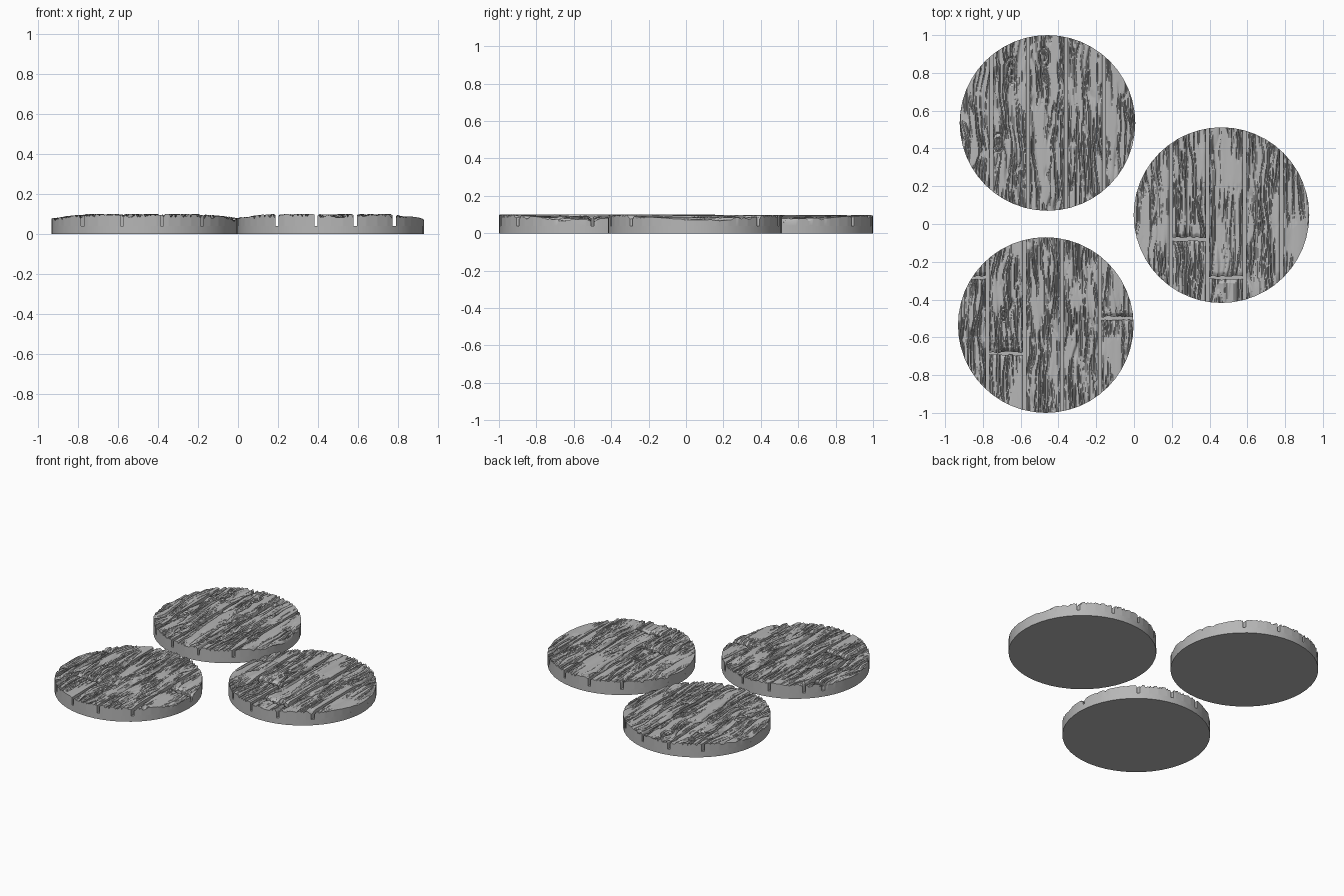
import bpy, bmesh, math, random
from mathutils import Vector, noise

old = bpy.data.objects.get("Cube")
if old:
    bpy.data.objects.remove(old, do_unlink=True)

random.seed(7)
R, SIDES = 0.465, 48
FLOOR, TOP = 0.04, 0.1
GAP = 0.016
COLS, ROWS = 50, 110

grey = bpy.data.materials.new("weathered grey")
grey.use_nodes = True
colour = (0.47, 0.47, 0.47, 1)
grey.diffuse_color = colour
grey.node_tree.nodes["Principled BSDF"].inputs["Base Color"].default_value = colour

made = []


def finish(bm, name, centre):
    """Turn a bmesh into a named grey object standing at a disc centre."""
    bmesh.ops.recalc_face_normals(bm, faces=bm.faces)
    mesh = bpy.data.meshes.new(name)
    bm.to_mesh(mesh)
    bm.free()
    mesh.materials.append(grey)
    obj = bpy.data.objects.new(name, mesh)
    obj.location = (centre[0], centre[1], 0)
    bpy.context.collection.objects.link(obj)
    made.append(obj)


def rim(x):
    """Half depth of the many-sided disc at x."""
    step = 2 * math.pi / SIDES
    k = math.floor(math.acos(max(-1, min(1, x / R))) / step)
    a, b = k * step, (k + 1) * step
    xa, xb = R * math.cos(a), R * math.cos(b)
    t = (x - xa) / (xb - xa)
    return R * (math.sin(a) + t * (math.sin(b) - math.sin(a)))


def n3(x, y, z):
    return noise.noise(Vector((x, y, z)))


def wood_height(x, y, seed, density, knots):
    """Carved grain: grooves follow the contours of a stretched noise field."""
    u = x + 0.035 * n3(x * 5, y * 3, seed) + 0.010 * n3(x * 14, y * 9, seed + 5)
    ring = 0
    for kx, ky, size in knots:
        d = math.hypot((x - kx) / size, (y - ky) / (size * 1.8))
        u += 0.5 * (x - kx) * math.exp(-d * d)
        if d < 1.1:
            ring = max(ring, 1 - abs(d - 0.9) / 0.2, 1 - abs(d - 0.35) / 0.2)
    field = n3(u * density, y * 1.7, seed)
    fine = n3(u * density * 2.3, y * 3.5, seed + 20)
    line = max(0, 1 - abs(field) / 0.13)
    line = max(line, 0.9 * max(0, 1 - abs(fine - 0.12) / 0.16))
    strength = min(1, max(0, 0.75 + 1.3 * n3(x * 12, y * 4, seed + 40)))
    carve = max(line * strength, ring)
    return TOP - 0.002 - 0.014 * min(1, carve * 1.5) + 0.004 * min(0.5, field)


def plank(name, centre, x0, x1, lo, hi, knots):
    """One board piece between x0 and x1, trimmed by the rim and its end joints."""
    seed, density = random.uniform(0, 100), random.uniform(20, 29)
    tilt = random.uniform(-0.003, 0.001)
    bm = bmesh.new()
    grid = []
    for i in range(COLS + 1):
        x = x0 + (x1 - x0) * i / COLS
        half = rim(x)
        # ragged saw-cut ends
        chew = 0.009 * n3(x * 45, lo * 3, seed)
        y0 = max(-half, lo + chew)
        y1 = min(half, hi + chew)
        if y1 - y0 < 0.004:
            continue
        side = min(i, COLS - i) * (x1 - x0) / COLS
        column = []
        for j in range(ROWS + 1):
            y = y0 + (y1 - y0) * j / ROWS
            z = wood_height(x, y, seed, density, knots) + tilt
            z -= 0.006 * max(0, 1 - side / 0.008)
            # boards wear down towards the outer sides
            z -= 0.018 * max(0, (abs(x) - 0.30) / 0.165)
            # chipped ends beside a joint
            joint = min(abs(y - lo - chew), abs(y - hi - chew))
            z -= 0.012 * max(0, 1 - joint / 0.02)
            column.append(bm.verts.new((x, y, min(z, TOP))))
        grid.append(column)
    for a, b in zip(grid, grid[1:]):
        for j in range(ROWS):
            bm.faces.new((a[j], b[j], b[j + 1], a[j + 1]))
    # side walls
    edges = [e for e in bm.edges if e.is_boundary]
    for g in bmesh.ops.extrude_edge_only(bm, edges=edges)["geom"]:
        if isinstance(g, bmesh.types.BMVert):
            g.co.z = FLOOR
    finish(bm, name, centre)


def disc(label, centre, gaps, joints, knots):
    """Round base with five boards; joints maps a board number to its cut position."""
    bm = bmesh.new()
    bmesh.ops.create_cone(bm, cap_ends=True, segments=SIDES, radius1=R, radius2=R, depth=FLOOR)
    bmesh.ops.translate(bm, verts=bm.verts, vec=(0, 0, FLOOR / 2))
    finish(bm, label + "_base", centre)
    cx, cy = centre
    local_knots = [(x - cx, y - cy, s) for x, y, s in knots]
    cuts = [-R * 0.9995] + [g - cx for g in gaps] + [R * 0.9995]
    for i in range(len(cuts) - 1):
        x0 = cuts[i] + (GAP / 2 if i else 0)
        x1 = cuts[i + 1] - (GAP / 2 if i < len(cuts) - 2 else 0)
        near = [k for k in local_knots if x0 < k[0] < x1]
        ends = [-1, 1]
        if i in joints:
            ends.insert(1, joints[i] - cy)
        for j in range(len(ends) - 1):
            lo = ends[j] + (GAP / 2 if j else 0)
            hi = ends[j + 1] - (GAP / 2 if j < len(ends) - 2 else 0)
            plank(f"{label}_plank_{i + 1}_{j + 1}", centre, x0, x1, lo, hi, near)


disc("back_disc", (-0.458, 0.535), (-0.755, -0.56, -0.36, -0.16), {},
     [(-0.65, 0.81, 0.04), (-0.475, 0.88, 0.03), (-0.72, 0.43, 0.03)])
disc("left_disc", (0.463, 0.047), (0.195, 0.39, 0.585, 0.78), {1: -0.08, 2: -0.285}, [])
disc("front_disc", (-0.467, -0.535), (-0.775, -0.58, -0.38, -0.18),
     {0: -0.285, 1: -0.685, 4: -0.5},
     [(-0.69, -0.48, 0.02), (-0.66, -0.62, 0.02)])

# smooth grain, crisp cut edges
bpy.ops.object.select_all(action="DESELECT")
for obj in made:
    obj.select_set(True)
bpy.context.view_layer.objects.active = made[0]
bpy.ops.object.shade_smooth_by_angle(angle=math.radians(35))
